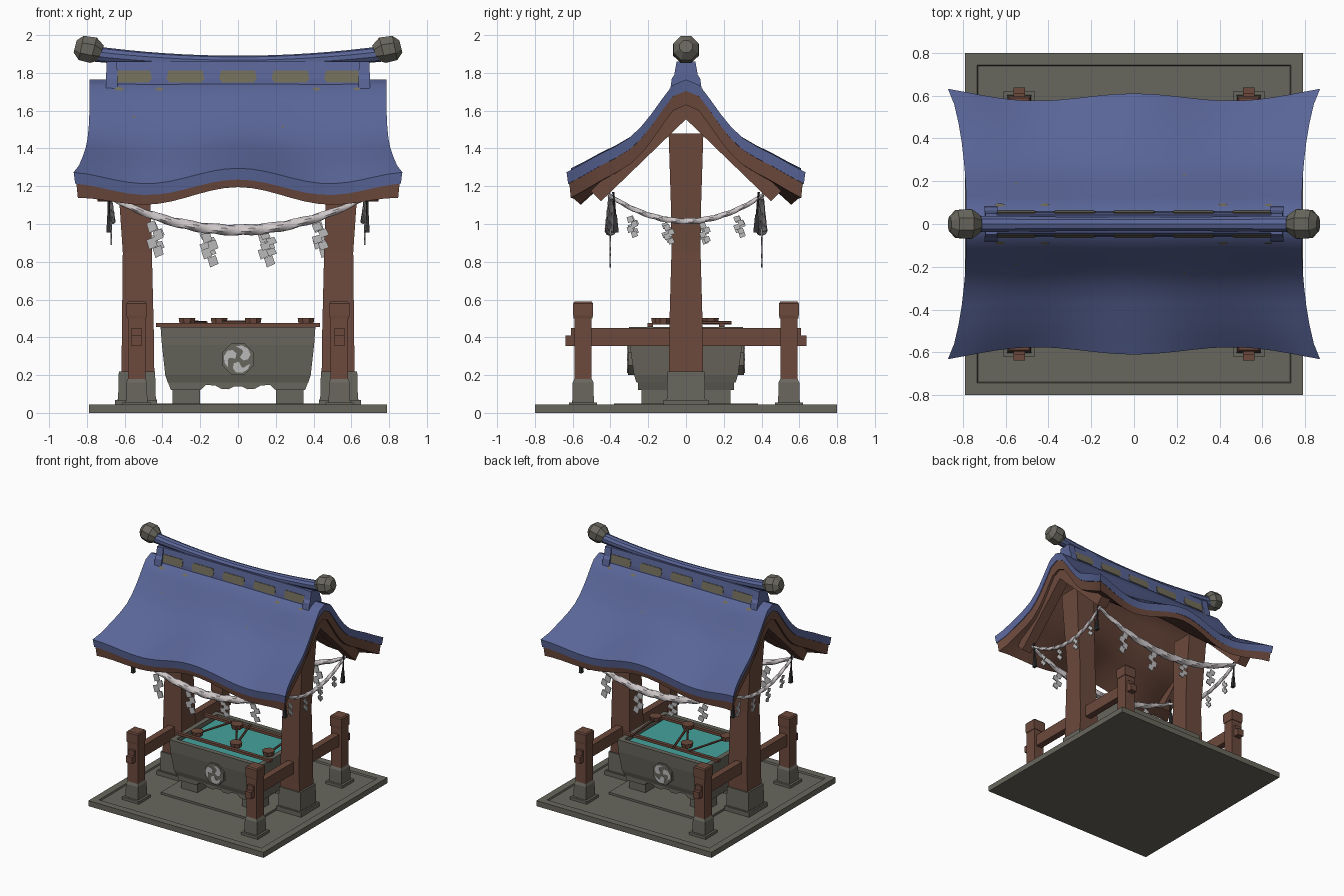
import bpy, bmesh, math
from mathutils import Vector

if "Cube" in bpy.data.objects:
    bpy.data.objects.remove(bpy.data.objects["Cube"])

def material(name, r, g, b):
    m = bpy.data.materials.new(name)
    m.diffuse_color = (r, g, b, 1)
    m.use_nodes = True
    m.node_tree.nodes["Principled BSDF"].inputs["Base Color"].default_value = m.diffuse_color
    return m

BLUE = material("roof blue", .10, .13, .31)
WOOD = material("reddish wood", .15, .067, .046)
STONE = material("grey stone", .14, .135, .11)
MOSS = material("weathered tan", .17, .155, .105)
ROPE = material("rope white", .62, .57, .58)
PAPER = material("paper grey", .50, .49, .49)
WATER = material("teal water", .06, .36, .33)
DARK = material("dark metal", .03, .03, .032)

smooth = []

def mesh(name, verts, faces, mat, soft=False):
    bm = bmesh.new()
    vs = [bm.verts.new(v) for v in verts]
    for f in faces:
        bm.faces.new([vs[i] for i in f])
    bmesh.ops.recalc_face_normals(bm, faces=bm.faces)
    me = bpy.data.meshes.new(name)
    bm.to_mesh(me)
    bm.free()
    me.materials.append(mat)
    ob = bpy.data.objects.new(name, me)
    bpy.context.collection.objects.link(ob)
    if soft:
        smooth.append(ob)
    return ob

def skin(name, rings, mat, soft=False):
    """Closed solid through equal-sized rings of points."""
    n = len(rings[0])
    faces = [list(range(n)), list(range((len(rings) - 1) * n, len(rings) * n))]
    for k in range(len(rings) - 1):
        for i in range(n):
            j = (i + 1) % n
            faces.append((k*n + i, k*n + j, k*n + n + j, k*n + n + i))
    return mesh(name, [p for r in rings for p in r], faces, mat, soft)

def stack(name, levels, mat):
    """Rectangles (cx, cy, z, half x, half y) joined upward."""
    return skin(name, [[(cx + a*hx, cy + b*hy, z) for a, b in ((-1, -1), (1, -1), (1, 1), (-1, 1))]
                       for cx, cy, z, hx, hy in levels], mat)

def box(name, x, y, z0, z1, hx, hy, mat):
    return stack(name, [(x, y, z0, hx, hy), (x, y, z1, hx, hy)], mat)

def prism_y(name, pts, y0, y1, mat):
    return skin(name, [[(x, y, z) for x, z in pts] for y in (y0, y1)], mat)

def tube(name, path, radii, n, mat, twist=0, lobe=0, soft=True):
    path = [Vector(p) for p in path]
    rings = []
    for k, p in enumerate(path):
        t = (path[min(k + 1, len(path) - 1)] - path[max(k - 1, 0)]).normalized()
        side = t.cross(Vector((0, 0, 1) if abs(t.z) < .95 else (1, 0, 0))).normalized()
        up = side.cross(t)
        ring = []
        for i in range(n):
            a = 2 * math.pi * (i + .5) / n
            r = radii[k] * (1 + lobe * math.cos(3 * (a - twist * k)))
            ring.append(p + side * r * math.cos(a) + up * r * math.sin(a))
        rings.append(ring)
    return skin(name, rings, mat, soft)

# stone platform with a sunken floor and a step under the basin
base = box("platform", 0, 0, 0, .045, .79, .80, STONE)
bm = bmesh.new()
bm.from_mesh(base.data)
top = max(bm.faces, key=lambda f: f.calc_center_median().z)
bmesh.ops.inset_region(bm, faces=[top], thickness=.08)
floor = bmesh.ops.inset_region(bm, faces=[top], thickness=.006)
bmesh.ops.translate(bm, verts=top.verts, vec=(0, 0, -.012))
bm.to_mesh(base.data)
bm.free()
box("basin_step", 0, 0, .03, .05, .43, .38, STONE)

# main pillars, side fences
for s in (-1, 1):
    stack("pillar", [(s*.53, 0, .2, .087, .09), (s*.53, 0, .4, .085, .09), (s*.533, 0, .85, .077, .077),
                     (s*.545, 0, 1.1, .082, .08), (s*.565, 0, 1.48, .085, .092)], WOOD)
    stack("pillar_foot", [(s*.535, 0, .03, .105, .108), (s*.535, 0, .07, .105, .108),
                          (s*.535, 0, .07, .1, .102), (s*.535, 0, .22, .096, .098)], STONE)
    box("pillar_plinth", s*.54, 0, .03, .068, .112, .118, STONE)
    box("fence_rail", s*.537, 0, .355, .45, .027, .61, WOOD)
    for t in (-1, 1):
        y = t * .545
        box("fence_post", s*.537, y, .15, .5, .046, .046, WOOD)
        stack("post_cap", [(s*.537, y, .5, .05, .05), (s*.537, y, .515, .053, .052),
                           (s*.537, y, .58, .053, .052), (s*.537, y, .59, .045, .045)], WOOD)
        stack("post_foot", [(s*.537, y, .03, .058, .058), (s*.537, y, .16, .055, .055),
                            (s*.537, y, .18, .046, .046)], STONE)
        box("post_plinth", s*.537, y, .03, .055, .075, .075, STONE)
        box("rail_end", s*.537, t*.61, .355, .41, .027, .028, WOOD)

# basin: tapered trough, wavy apron, feet, water
trough = stack("basin", [(0, 0, .16, .372, .262), (0, 0, .2, .385, .275), (0, 0, .36, .403, .298),
                         (0, 0, .455, .41, .302)], STONE)
bm = bmesh.new()
bm.from_mesh(trough.data)
top = max(bm.faces, key=lambda f: f.calc_center_median().z)
bmesh.ops.inset_region(bm, faces=[top], thickness=.055)
ext = bmesh.ops.extrude_discrete_faces(bm, faces=[top])["faces"][0]
bmesh.ops.translate(bm, verts=ext.verts, vec=(0, 0, -.1))
bm.to_mesh(trough.data)
bm.free()
half = [(.372, .165), (.355, .12), (.2, .12), (.17, .148), (.12, .145), (.09, .128), (.05, .125), (.02, .14)]
prism_y("basin_apron", half + [(-x, z) for x, z in reversed(half)], -.255, .255, STONE)
box("water", 0, 0, .40, .432, .357, .25, WATER)
for s in (-1, 1):
    for t in (-1, 1):
        box("basin_foot", s*.275, t*.165, .03, .125, .073, .07, STONE)
    # round crest with three plain swirls
    disc = [(.09*math.cos(math.pi*(k+.5)/4), .285 + .09*math.sin(math.pi*(k+.5)/4)) for k in range(8)]
    prism_y("crest_disc", disc, s*.26, s*.308, STONE)
    comma = [(.01, .01), (.03, -.008), (.055, 0), (.066, .025), (.052, .055), (.02, .072),
             (-.012, .068), (.022, .05), (.028, .038)]
    for k in range(3):
        a = k * 2 * math.pi / 3
        prism_y("crest_swirl", [(x*math.cos(a) - z*math.sin(a), .285 + x*math.sin(a) + z*math.cos(a))
                                for x, z in comma], s*.305, s*.312, PAPER)
    # resting bars for the ladles
    box("basin_bar", 0, s*.19, .455, .475, .435, .014, WOOD)

# ladles
for x, y, dx, dy in ((-.27, -.14, .1, .34), (.08, -.14, -.12, .36), (.36, -.12, -.03, .36), (-.1, .13, .2, -.3)):
    tube("ladle_cup", [(x, y, .468), (x, y, .503)], [.042, .048], 8, WOOD, soft=False)
    tube("ladle_handle", [(x, y, .48), (x + dx, y + dy, .478)], [.009, .009], 6, WOOD)

# roof surface: u along the ridge, v across (-1..1), d is depth below the top
PROFILE = [(0, 1.765), (.07, 1.735), (.18, 1.58), (.29, 1.45), (.45, 1.35), (.60, 1.25)]

def roof(u, v, d=0, inset=0):
    s = abs(v)
    k = min(int(s * 5), 4)
    f = s * 5 - k
    p = [Vector(PROFILE[min(max(k + i, 0), 5)]) for i in (-1, 0, 1, 2)]
    q = .5 * (2*p[1] + (p[2]-p[0])*f + (2*p[0]-5*p[1]+4*p[2]-p[3])*f*f + (3*p[1]-p[0]-3*p[2]+p[3])*f**3)
    if k == 0:
        q = p[1].lerp(p[2], f)
    w, c, u4 = s**2.5, math.cos(math.pi * u / .55), u**4
    y = q.x + w * (-.008 + .018*c + .025*u4)
    z = q.y + w * (.005 + .04*c - .015*u4)
    hw = .785 + .085 * s**4 - inset
    return (u * hw, math.copysign(y * (1 - inset * 1.6), v), z - d)

def roof_shell(name, d0, d1, grow, inset, mat):
    nu, nv = 25, 21
    rings = []
    for i in range(nu):
        u = -1 + 2 * i / (nu - 1)
        vs = [-1 + 2 * j / (nv - 1) for j in range(nv)]
        rings.append([roof(u, v, d0, inset) for v in vs] +
                     [roof(u, v, d1 + grow * u * u, inset + .008) for v in reversed(vs)])
    ob = skin(name, rings, mat, True)
    bm = bmesh.new()
    bm.from_mesh(ob.data)
    bmesh.ops.delete(bm, geom=[f for f in bm.faces if len(f.verts) > 4], context='FACES_ONLY')
    bm.verts.ensure_lookup_table()
    n = 2 * nv                       # gable ends as quad strips
    for o in (0, (nu - 1) * n):
        for j in range(nv - 1):
            bm.faces.new([bm.verts[o + i] for i in (j, j + 1, n - 2 - j, n - 1 - j)])
    bmesh.ops.recalc_face_normals(bm, faces=bm.faces)
    bm.to_mesh(ob.data)
    bm.free()

roof_shell("roof_tiles", 0, .06, 0, 0, BLUE)
roof_shell("roof_underside", .055, .10, .035, .014, WOOD)

# gable rafters
rafter = [(0, 1.68), (.505, 1.175), (.45, 1.12), (0, 1.555)]
for s in (-1, 1):
    for t in (-1, 1):
        skin("gable_rafter", [[(s*x, t*y, z) for y, z in rafter] for x in (.66, .745)], WOOD)

# weathered spots on the roof
for u, v, r in ((-.53, .24, .022), (.53, .24, .022), (-.8, .24, .025), (.8, .24, .018), (-.7, .42, .01), (.3, .5, .01)):
    for t in (-1, 1):
        pts = [roof(u + r*1.3*math.cos(a), t*(v + r*.6*math.sin(a)), -.004) for a in [k*math.pi/3 for k in range(6)]]
        mesh("roof_spot", pts, [range(6)], MOSS)

# ridge: wall with panels, end saddles, round cap and finials
stack("ridge_wall", [(0, 0, 1.7, .65, .06), (0, 0, 1.77, .65, .056), (0, 0, 1.86, .65, .042)], BLUE)
for t in (-1, 1):
    for k in range(-2, 3):
        x = k * .278
        panel = [(-.085, 1.75), (.085, 1.75), (.1, 1.77), (.09, 1.812), (-.09, 1.812), (-.1, 1.77)]
        skin("ridge_panel", [[(x + a, t*(.056 - (z - 1.77)*.155 + o), z) for a, z in panel]
                             for o in (-.003, .004)], MOSS)
xs = [-.78 + 1.56 * k / 16 for k in range(17)]
tube("ridge_cap", [(x, 0, 1.857 + .075*abs(x)**2) for x in xs], [.034 + .012*x*x for x in xs], 10, BLUE)
for s in (-1, 1):
    stack("ridge_saddle", [(s*.668, 0, 1.68, .03, .088), (s*.668, 0, 1.77, .03, .075),
                           (s*.668, 0, 1.79, .03, .062), (s*.668, 0, 1.86, .027, .05)], BLUE)
    tube("ridge_finial", [(s*.725, 0, 1.905), (s*.765, 0, 1.92), (s*.83, 0, 1.932), (s*.862, 0, 1.94)],
         [.045, .075, .071, .036], 8, STONE, soft=False)

# hanging ropes with zigzag paper strips and corner weights
def strip(x, y, z, w, h, along_y):
    for k in range(4):
        o = (.22 if k % 2 else -.22) * w
        zt, q = z - k * h * .22, h * .34
        pts = [(o - w*.38, zt - q*.25), (o + w*.2, zt), (o + w*.4, zt - q*.7), (o - w*.18, zt - q)]
        e = .003 + .001 * (k % 2)
        skin("paper_strip", [[(x + d, y + a, b) if along_y else (x + a, y + d, b) for a, b in pts]
                             for d in (-e, e)], PAPER)

N = 64
ts = [-1 + 2 * k / N for k in range(N + 1)]
for s in (-1, 1):
    tube("long_rope", [(.68*t, s*.4, .968 + .175*t*t) for t in ts],
         [.011 + .017*(1 - t*t) for t in ts], 12, ROPE, .3, .13)
    tube("side_rope", [(s*(.665 + .015*t*t), .41*t, 1.015 + .14*t*t) for t in ts],
         [.010 + .005*(1 - t*t) for t in ts], 12, ROPE, .3, .13)
    for x, z, h in ((-.44, 1.02, .2), (-.15, .96, .19), (.16, .96, .13), (.435, 1.01, .15)):
        strip(-s * x if s > 0 else x, s*.4, z, .075, h, False)
    for y, z, h in ((-.285, 1.045, .12), (-.09, 1.0, .11), (.1, 1.01, .11), (.28, 1.045, .1)):
        strip(s*.672, s*y, z, .05, h, True)
    for t in (-1, 1):
        tube("rope_tail", [(s*.683, t*.385, 1.17), (s*.685, t*.375, 1.04)], [.007, .007], 6, DARK)
        stack("rope_weight", [(s*.685, t*.372, .955, .012, .016), (s*.685, t*.374, 1.05, .007, .008)], DARK)

# smooth shading with sharp edges kept
bpy.ops.object.select_all(action='DESELECT')
for ob in smooth:
    ob.select_set(True)
bpy.context.view_layer.objects.active = smooth[0]
bpy.ops.object.shade_smooth_by_angle(angle=math.radians(35))
